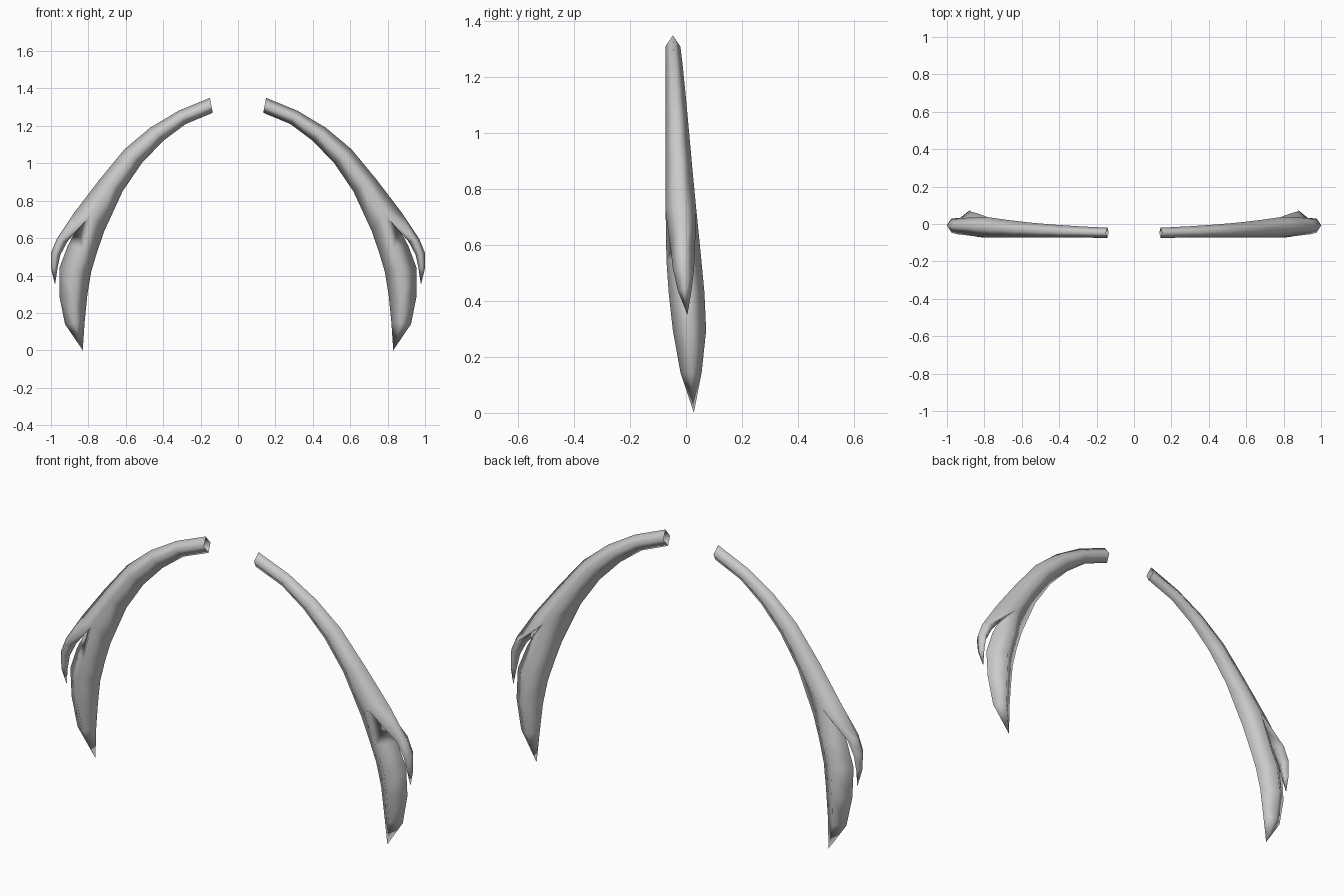
import bpy
import bmesh

if "Cube" in bpy.data.objects:
    bpy.data.objects.remove(bpy.data.objects["Cube"])

# Each section: outer x, outer z, inner x, inner z, front y, back y
STEM = [(.15, 1.35, .135, 1.27, -.074, -.02), (.32, 1.28, .28, 1.21, -.073, -.012),
        (.47, 1.19, .40, 1.12, -.073, -.003), (.607, 1.075, .515, 1.0, -.073, .008),
        (.74, .914, .617, .85, -.073, .022)]
BLADE = [(.91, .56, .752, .53, -.07, .055), (.955, .44, .785, .42, -.062, .066),
         (.955, .29, .805, .30, -.047, .072), (.925, .14, .82, .15, -.02, .056)]
PRONG = [(.97, .594, .913, .58, -.055, .032), (1.0, .52, .95, .51, -.047, .029),
         (1.0, .44, .965, .44, -.03, .02)]


def build_horn(name, side):
    bm = bmesh.new()

    def vert(x, y, z):
        return bm.verts.new((x * side, y, z))

    def ring(ox, oz, ix, iz, yf, yb):
        # diamond cross-section: outer, front, inner, back
        mx, my, mz = (ox + ix) / 2, (yf + yb) / 2, (oz + iz) / 2
        return [vert(ox, my, oz), vert(mx, yf, mz), vert(ix, my, iz), vert(mx, yb, mz)]

    def bridge(a, b):
        for i in range(4):
            j = (i + 1) % 4
            bm.faces.new((a[i], a[j], b[j], b[i]))

    def loft(start, sections, tip=None):
        for s in sections:
            new = ring(*s)
            bridge(start, new)
            start = new
        if tip:
            t = vert(*tip)
            for i in range(4):
                bm.faces.new((start[i], start[(i + 1) % 4], t))
        return start

    # stem, open at the top
    end = loft(ring(*STEM[0]), STEM[1:])
    # fork: the stem splits at a crotch point
    outer, front, inner, back = fork = [
        vert(.874, -.015, .738), vert(.785, -.073, .725),
        vert(.714, -.015, .64), vert(.785, .037, .725)]
    bridge(end, fork)
    crotch = vert(.855, -.01, .665)
    # large blade and small outer prong
    loft([crotch, front, inner, back], BLADE, (.83, .028, 0))
    loft([outer, front, crotch, back], PRONG, (.978, .005, .35))

    bmesh.ops.recalc_face_normals(bm, faces=bm.faces[:])
    for f in bm.faces:
        f.smooth = True
    mesh = bpy.data.meshes.new(name)
    bm.to_mesh(mesh)
    bm.free()
    bpy.context.collection.objects.link(bpy.data.objects.new(name, mesh))


build_horn("right_horn", 1)
build_horn("left_horn", -1)
